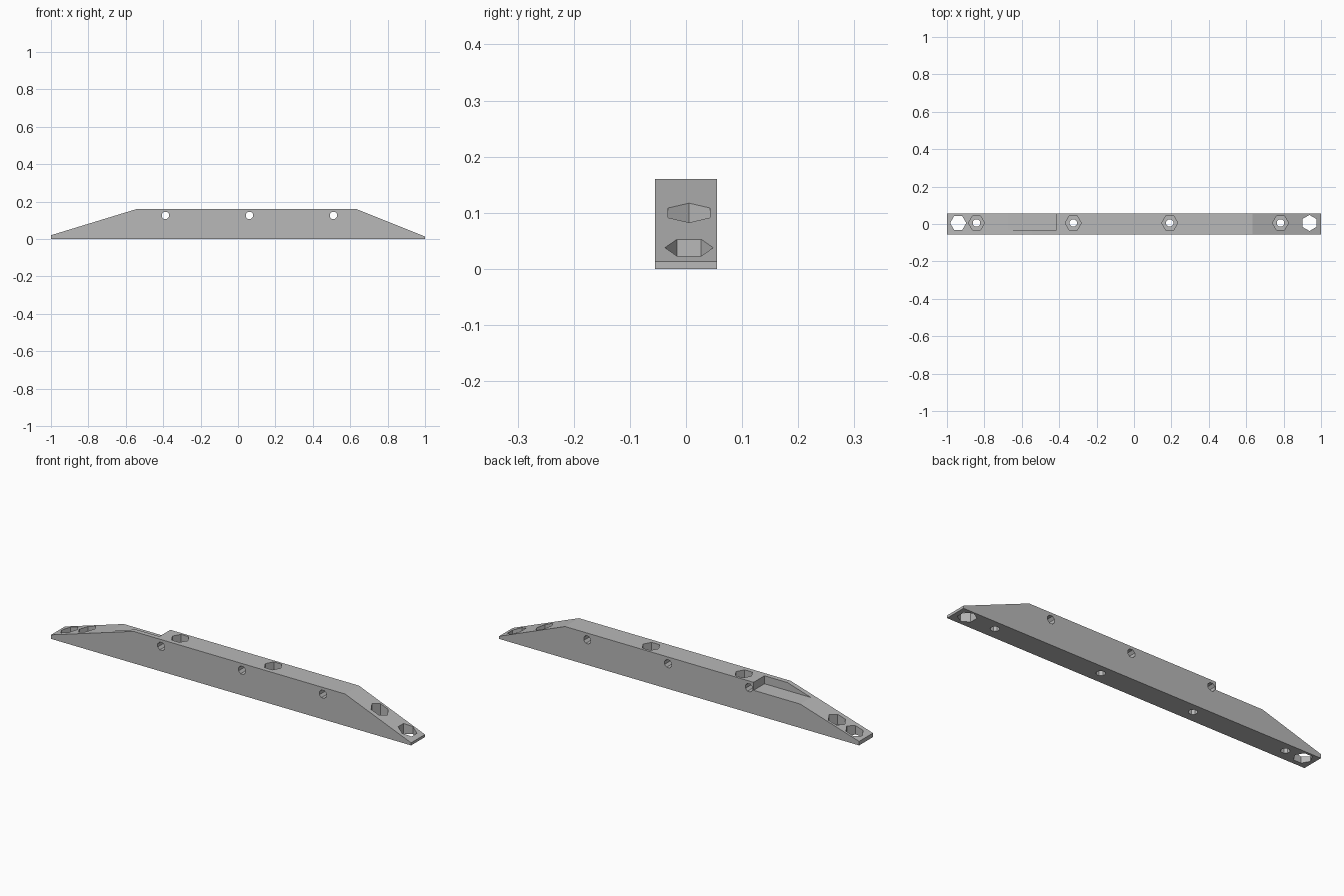
import bpy, bmesh, math
from mathutils import Vector

cube = bpy.data.objects.get("Cube")
if cube:
    bpy.data.objects.remove(cube, do_unlink=True)

grey = bpy.data.materials.new("plain grey")
grey.use_nodes = True
colour = (0.48, 0.48, 0.48, 1)
grey.diffuse_color = colour
grey.node_tree.nodes["Principled BSDF"].inputs["Base Color"].default_value = colour


def prism(name, outline, sweep):
    """Sweep a flat outline along a vector into a closed solid."""
    bm = bmesh.new()
    face = bm.faces.new([bm.verts.new(p) for p in outline])
    out = bmesh.ops.extrude_face_region(bm, geom=[face])
    moved = [v for v in out["geom"] if isinstance(v, bmesh.types.BMVert)]
    bmesh.ops.translate(bm, verts=moved, vec=Vector(sweep))
    bmesh.ops.recalc_face_normals(bm, faces=bm.faces)
    mesh = bpy.data.meshes.new(name)
    bm.to_mesh(mesh)
    bm.free()
    mesh.materials.append(grey)
    obj = bpy.data.objects.new(name, mesh)
    bpy.context.scene.collection.objects.link(obj)
    return obj


def ring(radius, sides, turn=0.0):
    """Corner points of a regular polygon."""
    angles = [turn + math.tau * i / sides for i in range(sides)]
    return [(radius * math.cos(a), radius * math.sin(a)) for a in angles]


def upright(name, x, bottom, points):
    return prism(name, [(x + u, HOLE_Y + v, bottom) for u, v in points], (0, 0, 0.4))


HALF = 0.055       # half the bar's depth
HOLE_Y = 0.0055    # line of the upright holes
HEX, BOLT = 0.043, 0.021
POCKET_FLOOR = 0.025

# Bar with sloping ends
side = [(-1, 0), (1, 0), (1, 0.013), (0.633, 0.16), (-0.542, 0.16), (-1, 0.02)]
bar = prism("bar", [(x, -HALF, z) for x, z in side], (0, 2 * HALF, 0))
cutters = []

# Hexagonal holes through both tips
for x, turn in ((-0.94, 0), (0.938, math.pi / 2)):
    cutters.append(upright("tip_hole", x, -0.1, ring(HEX, 6, turn)))

# Hexagonal nut pockets over round bolt holes
for x in (-0.842, -0.325, 0.191, 0.783):
    cutters.append(upright("nut_pocket", x, POCKET_FLOOR, ring(HEX, 6)))
    cutters.append(upright("bolt_hole", x, -0.1, ring(BOLT, 8, math.pi / 8)))

# Cross holes from front to back
for x in (-0.388, 0.061, 0.51):
    cutters.append(prism("cross_hole", [(x + u, -0.2, 0.126 + v)
                   for u, v in ring(BOLT, 8, math.pi / 8)], (0, 0.4, 0)))

# Notch in the back upper edge
notch = [(-0.9, -0.031), (-0.414, -0.031), (-0.414, 0.2), (-0.9, 0.2)]
cutters.append(prism("notch", [(x, y, 0.12) for x, y in notch], (0, 0, 0.2)))

for cutter in cutters:
    mod = bar.modifiers.new(cutter.name, "BOOLEAN")
    mod.operation = "DIFFERENCE"
    mod.solver = "EXACT"
    mod.object = cutter

# Keep the cut result and drop the cutters
bpy.context.view_layer.update()
result = bpy.data.meshes.new_from_object(
    bar.evaluated_get(bpy.context.evaluated_depsgraph_get()))
bar.modifiers.clear()
bar.data = result
bar.data.name = "bar"
for cutter in cutters:
    bpy.data.objects.remove(cutter, do_unlink=True)
